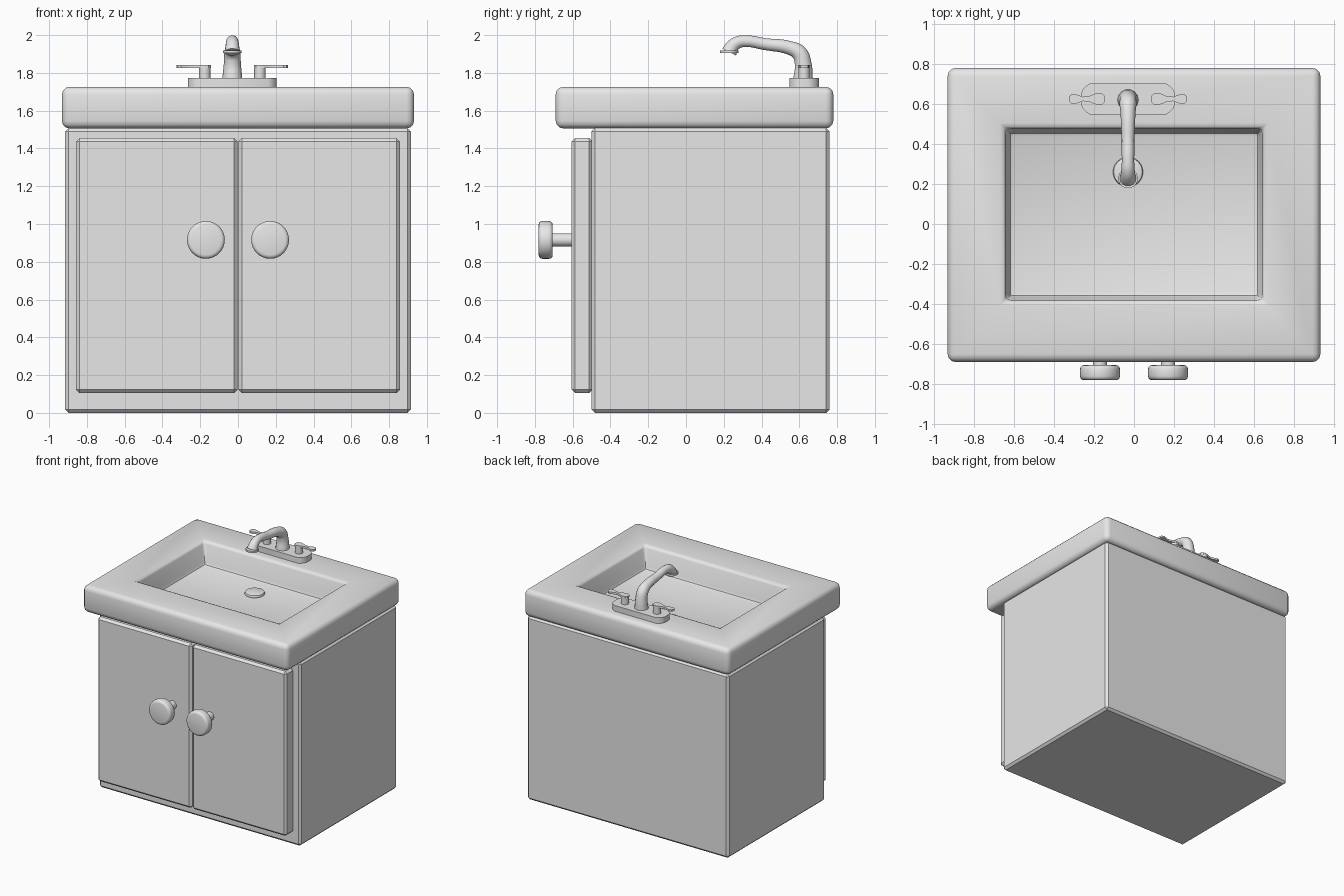
import bpy, bmesh, math
from mathutils import Matrix, Vector

cube = bpy.data.objects.get("Cube")
if cube:
    bpy.data.objects.remove(cube, do_unlink=True)

GREY = (0.8, 0.8, 0.8, 1.0)
mat = bpy.data.materials.new("plain_grey")
mat.use_nodes = True
mat.diffuse_color = GREY
mat.node_tree.nodes["Principled BSDF"].inputs["Base Color"].default_value = GREY


def add_mesh(name, mesh, angle=35):
    """Link a mesh, colour it and smooth it, keeping hard edges sharp."""
    obj = bpy.data.objects.new(name, mesh)
    bpy.context.collection.objects.link(obj)
    mesh.materials.clear()
    mesh.materials.append(mat)
    bpy.ops.object.select_all(action='DESELECT')
    obj.select_set(True)
    bpy.context.view_layer.objects.active = obj
    bpy.ops.object.shade_smooth_by_angle(angle=math.radians(angle))
    return obj


def finish(name, bm, angle=35):
    bmesh.ops.recalc_face_normals(bm, faces=bm.faces)
    mesh = bpy.data.meshes.new(name)
    bm.to_mesh(mesh)
    bm.free()
    return add_mesh(name, mesh, angle)


def bevel_sharp(bm, width, segments, keep=lambda e: True):
    bmesh.ops.recalc_face_normals(bm, faces=bm.faces)
    edges = [e for e in bm.edges
             if len(e.link_faces) == 2 and e.calc_face_angle() > 0.7 and keep(e)]
    bmesh.ops.bevel(bm, geom=edges, offset=width, segments=segments,
                    profile=0.5, affect='EDGES', clamp_overlap=True)


def box(name, lo, hi, width, segments=1):
    lo, hi = Vector(lo), Vector(hi)
    bm = bmesh.new()
    bmesh.ops.create_cube(bm, size=1, matrix=Matrix.Translation((lo + hi) / 2)
                          @ Matrix.Diagonal((*(hi - lo), 1)))
    bevel_sharp(bm, width, segments)
    return finish(name, bm, 30)


def cylinder(name, center, radius, depth, axis='Z', bevel=0, segments=3):
    turn = Matrix.Rotation(math.pi / 2, 4, 'X') if axis == 'Y' else Matrix()
    bm = bmesh.new()
    bmesh.ops.create_cone(bm, cap_ends=True, segments=32, radius1=radius, radius2=radius,
                          depth=depth, matrix=Matrix.Translation(center) @ turn)
    if bevel:
        bevel_sharp(bm, bevel, segments)
    return finish(name, bm)


def plate(name, outline, z0, z1):
    """Extrude a flat outline upwards."""
    bm = bmesh.new()
    face = bm.faces.new([bm.verts.new((x, y, z0)) for x, y in outline])
    top = bmesh.ops.extrude_face_region(bm, geom=[face], use_keep_orig=True)["geom"]
    bmesh.ops.translate(bm, vec=(0, 0, z1 - z0),
                        verts=[g for g in top if isinstance(g, bmesh.types.BMVert)])
    return finish(name, bm)


# Cabinet body
box("cabinet", (-0.915, -0.50, 0), (0.915, 0.76, 1.508), 0.018)

# Countertop with sunken basin, lofted through rectangles
rings = [(0.932, -0.69, 0.78, 1.506), (0.932, -0.69, 0.78, 1.726),
         (0.645, -0.385, 0.48, 1.726), (0.625, -0.365, 0.46, 1.535)]
bm = bmesh.new()
loops = [[bm.verts.new(p) for p in ((-x, a, z), (x, a, z), (x, b, z), (-x, b, z))]
         for x, a, b, z in rings]
bm.faces.new(loops[0])
bm.faces.new(loops[-1])
for low, high in zip(loops, loops[1:]):
    for i in range(4):
        j = (i + 1) % 4
        bm.faces.new((low[i], low[j], high[j], high[i]))
bevel_sharp(bm, 0.04, 3, lambda e: all(abs(v.co.x) > 0.8 for v in e.verts))
bevel_sharp(bm, 0.025, 2, lambda e: all(abs(v.co.x) < 0.7 and v.co.y > -0.5
                                        and v.co.y < 0.6 for v in e.verts))
finish("countertop", bm, 40)

# Doors with round knobs
for side, s in (("right", -1), ("left", 1)):
    xs = sorted((s * 0.002, s * 0.857))
    box(side + "_door", (xs[0], -0.605, 0.105), (xs[1], -0.495, 1.455), 0.018)
    cylinder(side + "_knob_stem", (s * 0.17, -0.655, 0.916), 0.035, 0.13, 'Y')
    cylinder(side + "_knob", (s * 0.17, -0.743, 0.916), 0.1, 0.075, 'Y', 0.02)

# Drain plug
FX, FY = -0.03, 0.625
cylinder("drain", (FX, 0.26, 1.54), 0.075, 0.03, bevel=0.012, segments=2)

# Faucet base plate with rounded ends
quarter = [(0.235, 0.025), (0.228, 0.045), (0.212, 0.063), (0.19, 0.078)]
half = quarter + [(-x, y) for x, y in reversed(quarter)]
outline = half + [(-x, -y) for x, y in half]
plate("faucet_base", [(FX + x, FY + y) for x, y in outline], 1.72, 1.773)

# Handles: short post and waisted lever
lever = [(-0.032, 0.012), (-0.02, 0.026), (0, 0.031), (0.022, 0.025), (0.05, 0.013),
         (0.08, 0.011), (0.105, 0.02), (0.125, 0.026), (0.142, 0.02), (0.149, 0.008)]
shape = lever + [(x, -y) for x, y in reversed(lever)]
for side, s in (("right", -1), ("left", 1)):
    hx = FX + s * 0.146
    cylinder(side + "_handle_post", (hx, FY, 1.80), 0.03, 0.07)
    plate(side + "_handle_lever", [(hx + s * x, FY + y) for x, y in shape], 1.826, 1.842)

# Spout: tapered tube along a bent path (y, z, radius)
path = [(0.62, 1.765, 0.053), (0.62, 1.85, 0.045), (0.60, 1.905, 0.043),
        (0.55, 1.932, 0.037), (0.42, 1.952, 0.032), (0.31, 1.968, 0.031),
        (0.265, 1.957, 0.034), (0.238, 1.93, 0.038), (0.228, 1.91, 0.042)]
curve = bpy.data.curves.new("spout_path", 'CURVE')
curve.dimensions = '3D'
curve.bevel_depth = 1
curve.bevel_resolution = 5
curve.resolution_u = 5
curve.use_fill_caps = True
spline = curve.splines.new('BEZIER')
spline.bezier_points.add(len(path) - 1)
for point, (y, z, r) in zip(spline.bezier_points, path):
    point.co = (FX, y, z)
    point.radius = r
    point.handle_left_type = point.handle_right_type = 'AUTO'
helper = bpy.data.objects.new("spout_path", curve)
bpy.context.collection.objects.link(helper)
bpy.context.view_layer.update()
mesh = bpy.data.meshes.new_from_object(
    helper.evaluated_get(bpy.context.evaluated_depsgraph_get()))
bpy.data.objects.remove(helper, do_unlink=True)
add_mesh("spout", mesh, 50)
cylinder("spout_ring", (FX, 0.228, 1.911), 0.049, 0.014)
